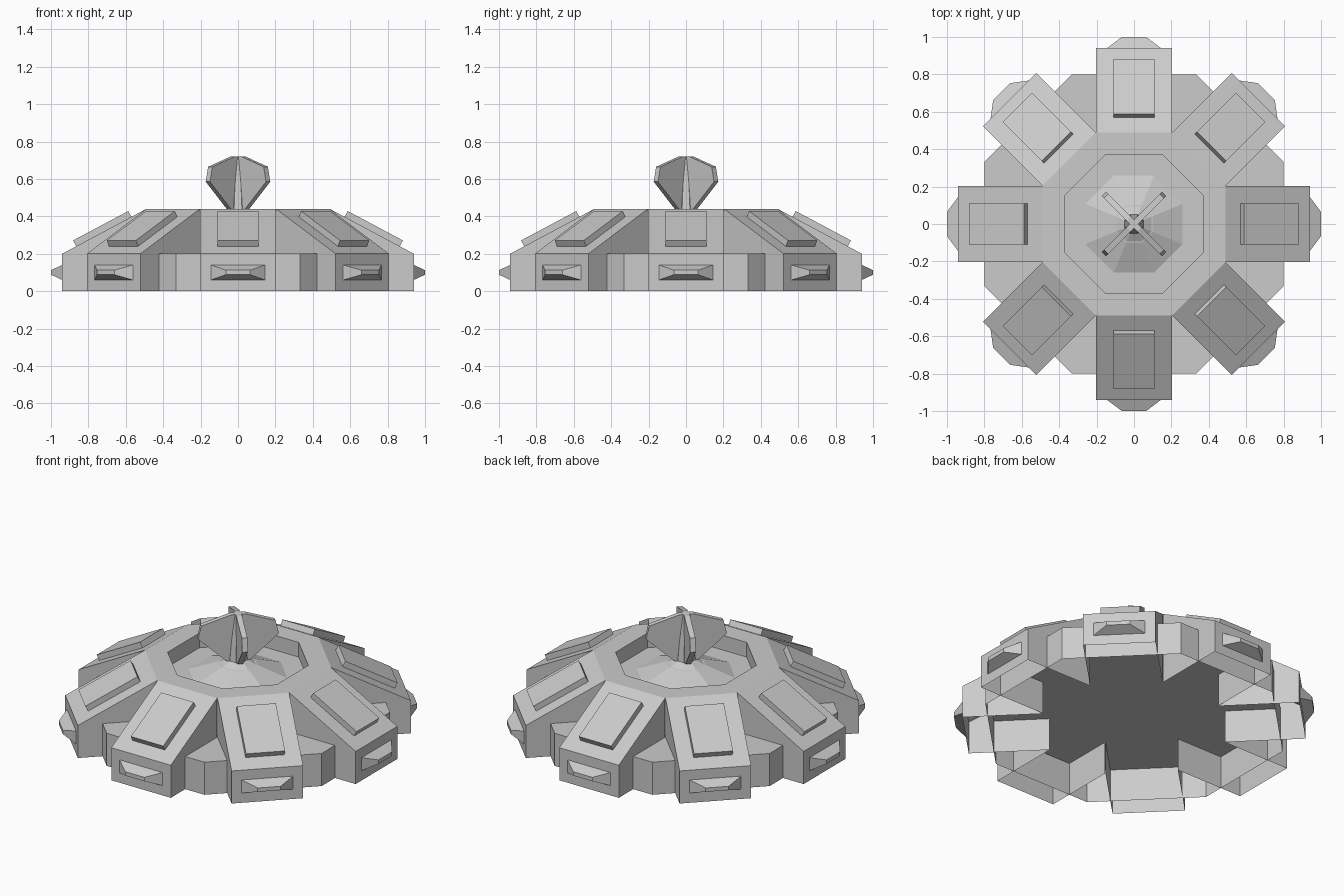
import bpy
from math import pi, cos, sin

if "Cube" in bpy.data.objects:
    bpy.data.objects.remove(bpy.data.objects["Cube"])

K = cos(pi / 8)


def make(name, verts, faces, angle=0):
    me = bpy.data.meshes.new(name)
    me.from_pydata(verts, [], faces)
    me.validate()
    ob = bpy.data.objects.new(name, me)
    bpy.context.collection.objects.link(ob)
    ob.rotation_euler.z = angle
    return ob


def octa_loft(name, rings, cap=True):
    """Loft octagons given as (apothem, z); optionally cap the last one."""
    verts = [(a / K * cos(pi / 8 + i * pi / 4), a / K * sin(pi / 8 + i * pi / 4), z)
             for a, z in rings for i in range(8)]
    faces = [(r * 8 + i, r * 8 + (i + 1) % 8, r * 8 + 8 + (i + 1) % 8, r * 8 + 8 + i)
             for r in range(len(rings) - 1) for i in range(8)]
    if cap:
        n = (len(rings) - 1) * 8
        faces.append(tuple(range(n, n + 8)))
    return make(name, verts, faces)


def prism(name, profile, half, angle, skip=()):
    """Extrude a clockwise (radius, z) profile sideways; skip drops chosen edge faces."""
    n = len(profile)
    verts = [(r, s * half, z) for s in (-1, 1) for r, z in profile]
    faces = [tuple(range(n)[::-1]), tuple(range(n, 2 * n))]
    faces += [(i, (i + 1) % n, n + (i + 1) % n, n + i) for i in range(n) if i not in skip]
    return make(name, verts, faces, angle)


# Open-bottomed octagonal base
octa_loft("base_shell", [(0.8, 0), (0.8, 0.2)])

# Top deck with recessed well and low central cone
octa_loft("top_deck", [(0.49, 0.44), (0.37, 0.44), (0.37, 0.35),
                       (0.26, 0.35), (0.10, 0.415)])

# Eight sloped arms, each with a raised plate and an end lamp
for k in range(8):
    a = k * pi / 4
    prism(f"arm_{k}", [(0.49, 0), (0.49, 0.44), (0.94, 0.2), (0.94, 0)],
          0.202, a, skip=(0, 3))
    prism(f"arm_plate_{k}", [(0.57, 0.397), (0.587, 0.428), (0.882, 0.271), (0.865, 0.24)],
          0.11, a, skip=(3,))
    lamp = [(0.94, s * 0.145, z) for s, z in ((-1, .06), (1, .06), (1, .14), (-1, .14))]
    lamp += [(1.0, s * 0.065, z) for s, z in ((-1, .088), (1, .088), (1, .112), (-1, .112))]
    make(f"end_lamp_{k}", lamp,
         [(i, (i + 1) % 4, 4 + (i + 1) % 4, 4 + i) for i in range(4)] + [(4, 5, 6, 7)], a)

# Central finial: tapered core with four diagonal fins
octa_loft("finial_core", [(0.10, 0.412), (0.05, 0.44), (0.025, 0.72)])
for k in range(4):
    prism(f"finial_fin_{k}", [(0, 0.42), (0, 0.72), (0.04, 0.72), (0.21, 0.665),
                              (0.228, 0.585), (0.07, 0.44)], 0.016, pi / 4 + k * pi / 2)
